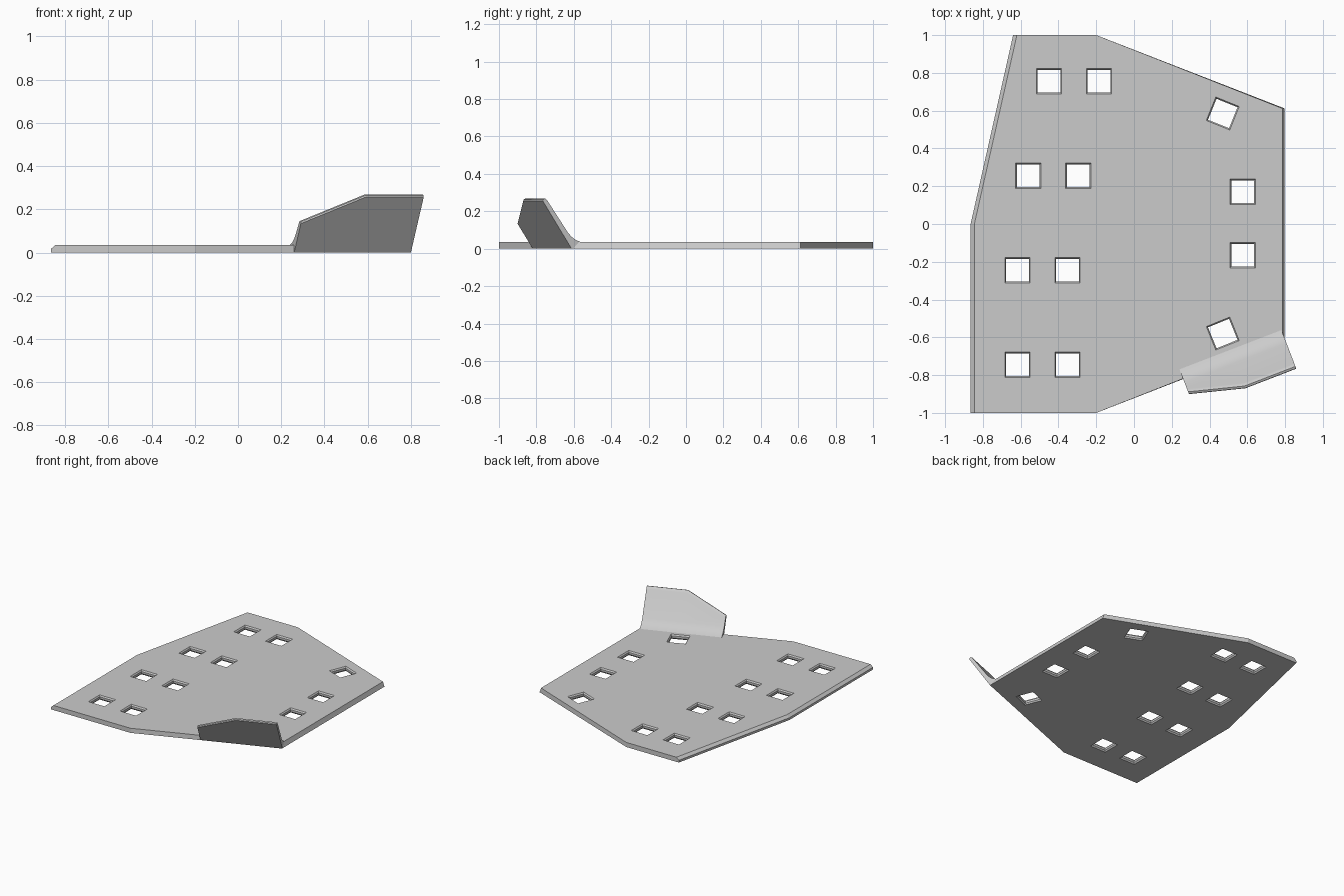
import bpy, bmesh, math
from mathutils import Vector

cube = bpy.data.objects.get("Cube")
if cube:
    bpy.data.objects.remove(cube, do_unlink=True)

GREY = (0.6, 0.6, 0.6, 1)
mat = bpy.data.materials.new("plain grey")
mat.use_nodes = True
mat.diffuse_color = GREY
mat.node_tree.nodes["Principled BSDF"].inputs["Base Color"].default_value = GREY


def loft(bm, rings):
    """Skin a stack of equal-length point rings and cap both ends."""
    loops = [[bm.verts.new(p) for p in ring] for ring in rings]
    n = len(loops[0])
    for a, b in zip(loops, loops[1:]):
        for i in range(n):
            j = (i + 1) % n
            bm.faces.new((a[i], a[j], b[j], b[i]))
    bm.faces.new(loops[0])
    bm.faces.new(loops[-1])


def finish(bm, name):
    bmesh.ops.recalc_face_normals(bm, faces=bm.faces)
    mesh = bpy.data.meshes.new(name)
    bm.to_mesh(mesh)
    bm.free()
    mesh.materials.append(mat)
    ob = bpy.data.objects.new(name, mesh)
    bpy.context.collection.objects.link(ob)
    return ob


# Flat base plate: left edge chamfered on top, right edge slightly sloped
T = 0.035


def outline(z, left, right):
    pts = [(-0.865 + left, -1), (-0.2, -1), (0.797 - right, -0.612),
           (0.797 - right, 0.612), (-0.2, 1), (-0.64 + left, 1), (-0.865 + left, 0)]
    return [(x, y, z) for x, y in pts]


bm = bmesh.new()
loft(bm, [outline(0, 0, 0), outline(0.017, 0, 0.006), outline(T, 0.02, 0.012)])
plate = finish(bm, "base_plate")

# Square holes, narrowing to a waist halfway through the plate
holes = [(0.575, 0.17, 0), (0.575, -0.165, 0), (0.47, 0.585, -22), (0.47, -0.58, 22)]
for x, y in ((-0.45, 0.755), (-0.56, 0.255), (-0.617, -0.245), (-0.617, -0.745)):
    holes += [(x, y, 0), (x + 0.265, y, 0)]
bm = bmesh.new()
for x, y, turn in holes:
    rings = []
    for z, side in ((-0.01, 0.14), (0, 0.134), (0.01, 0.12), (0.025, 0.12), (T, 0.134), (T + 0.01, 0.14)):
        r = side / math.sqrt(2)
        angles = [math.radians(turn + 45 + 90 * k) for k in range(4)]
        rings.append([(x + r * math.cos(a), y + r * math.sin(a), z) for a in angles])
    loft(bm, rings)
cutter = finish(bm, "hole_cutter")
cutter.hide_render = True

cut = plate.modifiers.new("holes", "BOOLEAN")
cut.operation = "DIFFERENCE"
cut.solver = "EXACT"
cut.object = cutter
bpy.context.view_layer.objects.active = plate
plate.select_set(True)
bpy.ops.object.modifier_apply(modifier="holes")
bpy.data.objects.remove(cutter, do_unlink=True)

# Fin leaning outward along the angled front edge
start, end = Vector((0.26, -0.82, 0)), Vector((0.8, -0.612, 0))
along = (end - start).normalized()
out = Vector((along.y, -along.x, 0))
foot = [(0.02, 0.085), (0, 0.064), (-0.025, 0.046), (-0.054, T), (-0.054, 0.005), (0, 0)]
rim = [(0.165, 0.256), (0.163, 0.264), (0.152, 0.268), (0.143, 0.263), (0.135, 0.252)]


def section(s, drop):
    pts = [(o - 0.645 * drop, z - drop) for o, z in rim] + foot
    return [start + along * s + out * o + Vector((0, 0, z)) for o, z in pts]


bm = bmesh.new()
loft(bm, [section(0, 0.122), section(0.29, 0), section((end - start).length, 0)])
fin = finish(bm, "side_fin")

# Smooth the curved foot and rim, keep corners sharp
bpy.ops.object.select_all(action="DESELECT")
fin.select_set(True)
bpy.context.view_layer.objects.active = fin
bpy.ops.object.shade_smooth_by_angle(angle=math.radians(35))
